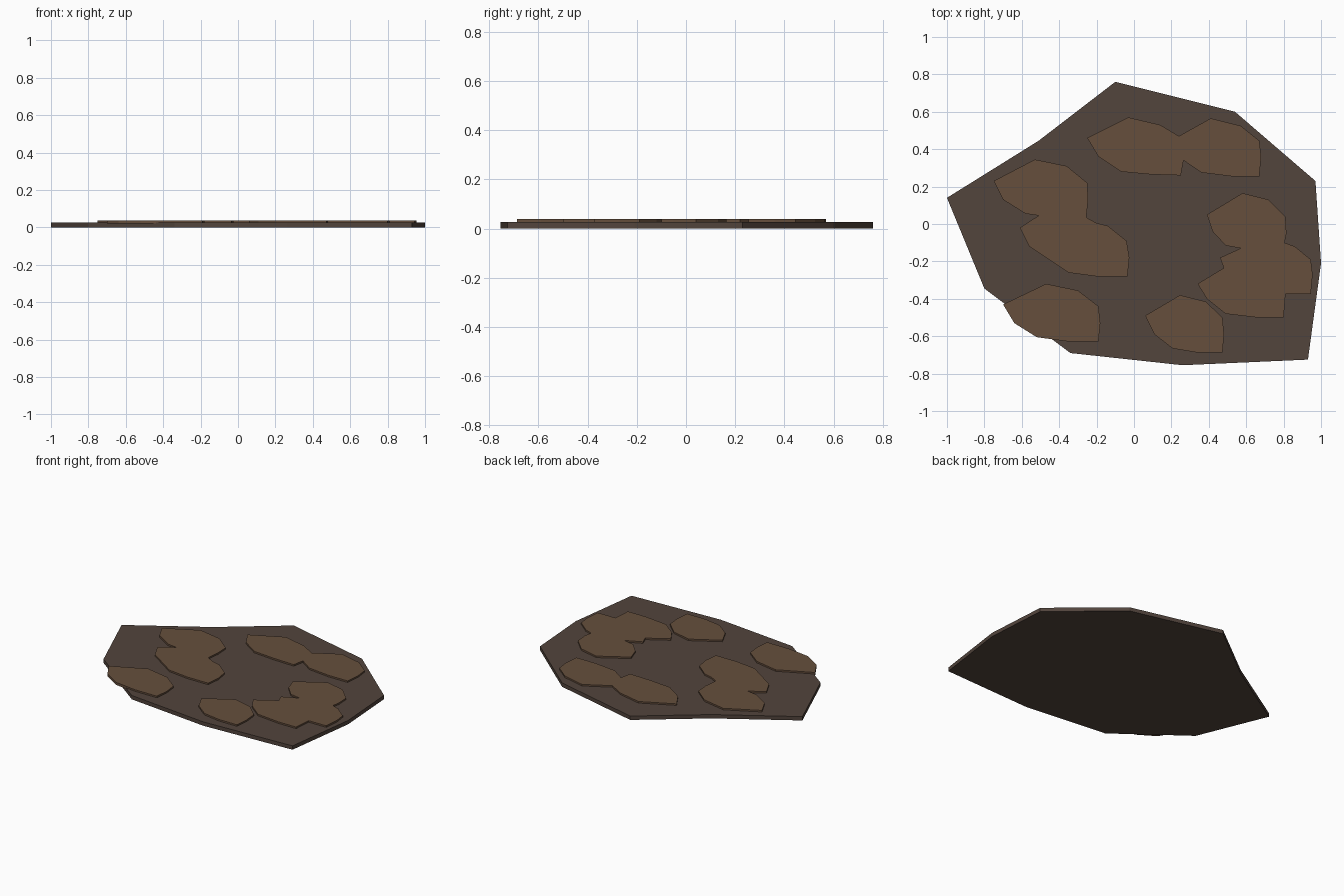
import bpy, bmesh


def material(name, rgb):
    m = bpy.data.materials.new(name)
    m.diffuse_color = (*rgb, 1)
    return m


def slab(name, outline, z0, z1, mat):
    """Extrude a flat outline into a solid plate between two heights."""
    bm = bmesh.new()
    face = bm.faces.new([bm.verts.new((x, y, z0)) for x, y in outline])
    top = bmesh.ops.extrude_face_region(bm, geom=[face], use_keep_orig=True)
    verts = [v for v in top["geom"] if isinstance(v, bmesh.types.BMVert)]
    bmesh.ops.translate(bm, verts=verts, vec=(0, 0, z1 - z0))
    bmesh.ops.recalc_face_normals(bm, faces=bm.faces)
    bmesh.ops.triangulate(bm, faces=[f for f in bm.faces if len(f.verts) > 4])
    me = bpy.data.meshes.new(name)
    bm.to_mesh(me)
    bm.free()
    me.materials.append(mat)
    ob = bpy.data.objects.new(name, me)
    bpy.context.collection.objects.link(ob)
    return ob


dark = material("dark_earth", (0.084, 0.058, 0.045))
light = material("light_earth", (0.133, 0.078, 0.046))

# Ground plate
slab("ground_plate", [
    (-1, 0.14), (-0.80, -0.345), (-0.34, -0.69), (0.26, -0.755), (0.93, -0.725),
    (1, -0.21), (0.97, 0.23), (0.54, 0.60), (-0.10, 0.76), (-0.51, 0.445)],
    0, 0.027, dark)

# Single clods: one shared outline, placed and scaled in x
CLOD = [(0, 0), (0.23, 0.11), (0.40, 0.075), (0.51, -0.01), (0.52, -0.10),
        (0.51, -0.197), (0.34, -0.197), (0.18, -0.175), (0.06, -0.10)]
for name, x, y, sx in (("clod_front_left", -0.70, -0.43, 1),
                       ("clod_front_right", 0.06, -0.49, 0.81)):
    slab(name, [(x + px * sx, y + py) for px, py in CLOD], 0.02, 0.038, light)

# Merged clods at the back, left and right
slab("clods_back", [
    (-0.25, 0.46), (-0.03, 0.57), (0.14, 0.53), (0.24, 0.47), (0.41, 0.565),
    (0.57, 0.525), (0.67, 0.445), (0.68, 0.36), (0.67, 0.255), (0.52, 0.255),
    (0.36, 0.275), (0.265, 0.34), (0.25, 0.26), (0.09, 0.265), (-0.07, 0.28),
    (-0.19, 0.36)], 0.02, 0.038, light)
slab("clods_left", [
    (-0.75, 0.23), (-0.53, 0.345), (-0.36, 0.31), (-0.25, 0.22), (-0.245, 0.13),
    (-0.255, 0.035), (-0.20, 0.005), (-0.14, -0.01), (-0.04, -0.09),
    (-0.025, -0.18), (-0.035, -0.28), (-0.20, -0.28), (-0.35, -0.26),
    (-0.56, -0.12), (-0.61, -0.02), (-0.51, 0.045), (-0.58, 0.055),
    (-0.70, 0.13)], 0.02, 0.038, light)
slab("clods_right", [
    (0.39, 0.05), (0.58, 0.165), (0.72, 0.13), (0.81, 0.04), (0.815, -0.05),
    (0.805, -0.10), (0.86, -0.12), (0.945, -0.19), (0.955, -0.27),
    (0.945, -0.375), (0.81, -0.375), (0.80, -0.50), (0.66, -0.50),
    (0.49, -0.48), (0.39, -0.40), (0.34, -0.32), (0.48, -0.235),
    (0.46, -0.18), (0.57, -0.13), (0.49, -0.115), (0.42, -0.04)],
    0.02, 0.038, light)
